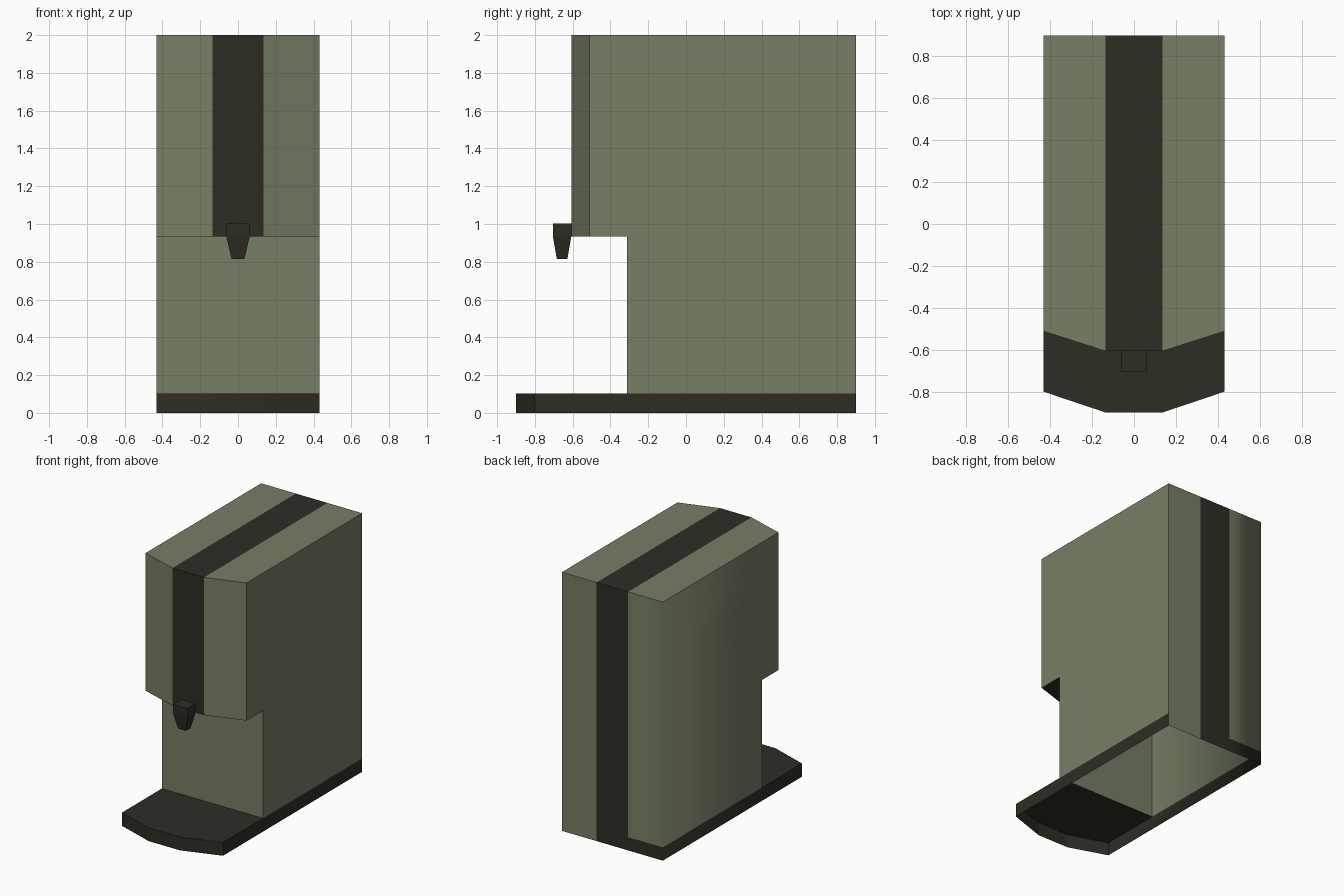
import bpy
import bmesh

cube = bpy.data.objects.get("Cube")
if cube:
    bpy.data.objects.remove(cube, do_unlink=True)


def material(name, rgb):
    mat = bpy.data.materials.new(name)
    mat.use_nodes = True
    color = (*rgb, 1)
    mat.diffuse_color = color
    bsdf = mat.node_tree.nodes["Principled BSDF"]
    bsdf.inputs["Base Color"].default_value = color
    bsdf.inputs["Roughness"].default_value = 0.8
    return mat


GREEN, DARK = 0, 1
MATERIALS = [material("sage green", (0.181, 0.209, 0.133)),
             material("dark olive", (0.027, 0.026, 0.018))]

# Main dimensions
HALF, STRIPE = 0.432, 0.135
BACK, COLUMN = 0.9, -0.312
TOP, OVERHANG, TRAY = 2.0, 0.935, 0.103
XS = (-HALF, -STRIPE, STRIPE, HALF)


def finish(name, bm):
    bmesh.ops.recalc_face_normals(bm, faces=bm.faces)
    mesh = bpy.data.meshes.new(name)
    bm.to_mesh(mesh)
    bm.free()
    for mat in MATERIALS:
        mesh.materials.append(mat)
    obj = bpy.data.objects.new(name, mesh)
    bpy.context.collection.objects.link(obj)
    return obj


def shell(name, profile, open_edge, rule):
    """Skin a side profile across the width, leaving some edges open."""
    bm = bmesh.new()
    rings = []
    for x in XS:
        points = profile(abs(x) < HALF)
        rings.append([bm.verts.new((x, y, z)) for y, z in points])
    count = len(rings[0])
    for col in range(3):
        a, b = rings[col], rings[col + 1]
        for i in range(count):
            j = (i + 1) % count
            if i not in open_edge:
                face = bm.faces.new((a[i], a[j], b[j], b[i]))
                face.material_index = rule(col, i)
                # The rear corner on one side is softly shaded
                face.smooth = col == 0 and i == 0
    for ring in (rings[0], rings[-1]):
        face = bm.faces.new(ring)
        face.material_index = rule(None, None)
        face.smooth = ring is rings[0]
    return finish(name, bm)


# Housing: back, top, front, overhang underside, column front
def housing_profile(middle):
    front = -0.607 if middle else -0.512
    return [(BACK, TRAY), (BACK, TOP), (front, TOP),
            (front, OVERHANG), (COLUMN, OVERHANG), (COLUMN, TRAY)]


def housing_rule(col, edge):
    if edge == 3:
        return DARK
    return DARK if col == 1 and edge < 3 else GREEN


shell("housing", housing_profile, {5}, housing_rule)


# Base tray: back rim, open column, plate, front rim, open bottom
def tray_profile(middle):
    front = -0.9 if middle else -0.8
    return [(BACK, 0), (BACK, TRAY), (COLUMN, TRAY), (front, TRAY), (front, 0)]


shell("base_tray", tray_profile, {1, 4},
      lambda col, edge: GREEN if (col, edge) == (2, 0) else DARK)

# Spout: square block narrowing to the nozzle
bm = bmesh.new()
rings = []
for z, wide, deep in ((1.003, 0.062, 0.049), (OVERHANG, 0.062, 0.049),
                      (0.815, 0.034, 0.028)):
    rings.append([bm.verts.new((sx * wide, -0.656 + sy * deep, z))
                  for sx, sy in ((-1, -1), (1, -1), (1, 1), (-1, 1))])
for a, b in zip(rings, rings[1:]):
    for i in range(4):
        j = (i + 1) % 4
        bm.faces.new((a[i], a[j], b[j], b[i]))
bm.faces.new(rings[0])
bm.faces.new(rings[-1])
for face in bm.faces:
    face.material_index = DARK
finish("spout", bm)
